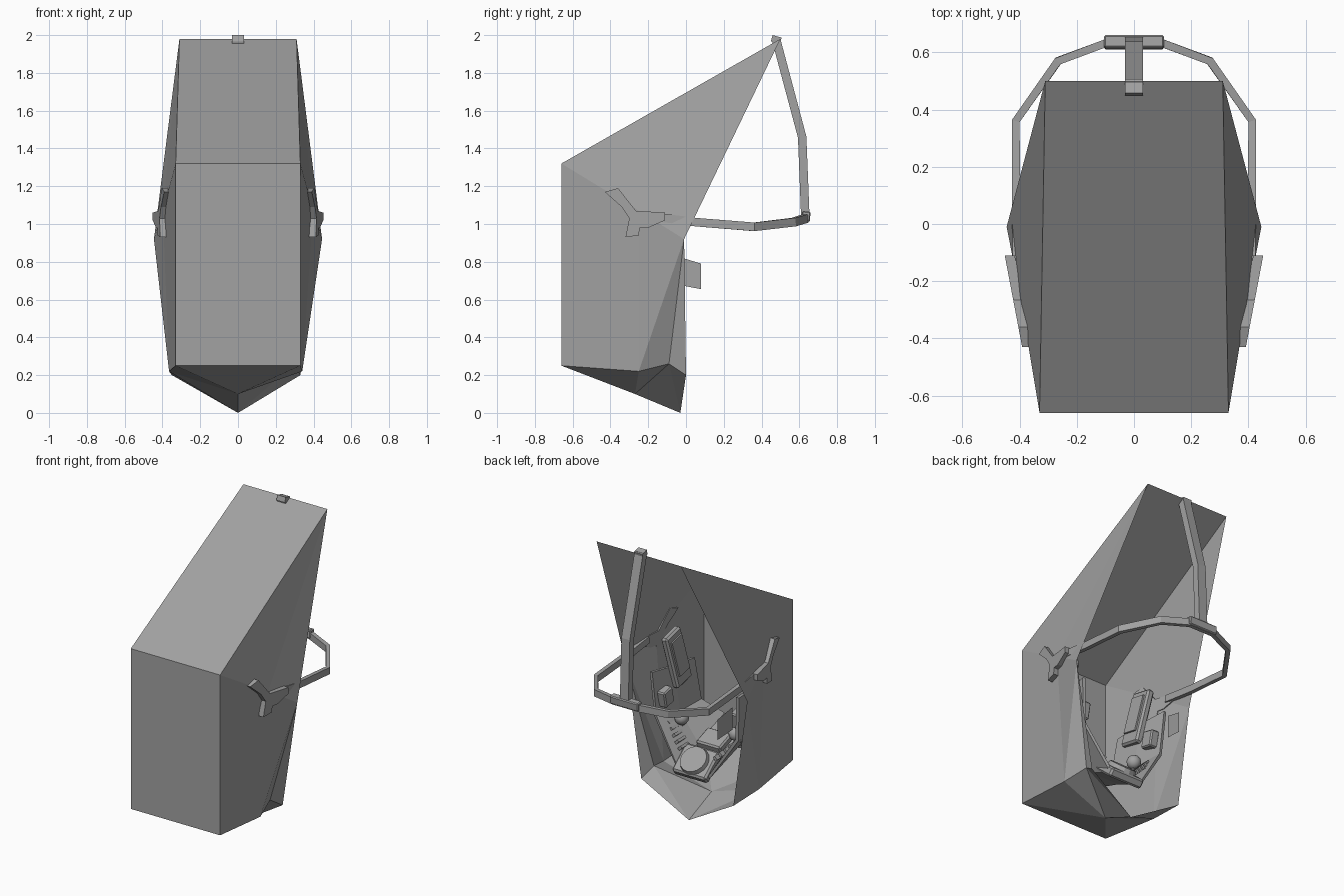
import bpy, bmesh, math
from mathutils import Vector, Matrix

cube = bpy.data.objects.get("Cube")
if cube:
    bpy.data.objects.remove(cube, do_unlink=True)

grey = bpy.data.materials.new("plain_grey")
grey.use_nodes = True
COLOUR = (0.36, 0.36, 0.36, 1)
grey.diffuse_color = COLOUR
grey.node_tree.nodes["Principled BSDF"].inputs["Base Color"].default_value = COLOUR


def finish(name, bm):
    bmesh.ops.recalc_face_normals(bm, faces=bm.faces)
    mesh = bpy.data.meshes.new(name)
    bm.to_mesh(mesh)
    bm.free()
    mesh.materials.append(grey)
    ob = bpy.data.objects.new(name, mesh)
    bpy.context.collection.objects.link(ob)
    return ob


def sheet(name, points, faces):
    """Faces given as strings of one-letter point names."""
    bm = bmesh.new()
    verts = {k: bm.verts.new(p) for k, p in points.items()}
    for f in faces.split():
        bm.faces.new([verts[k] for k in f])
    return finish(name, bm)


def box(name, loc, size, rot=(0, 0, 0), bevel=0.0):
    bm = bmesh.new()
    bmesh.ops.create_cube(bm, size=1)
    bmesh.ops.scale(bm, vec=size, verts=bm.verts)
    if bevel:
        bmesh.ops.bevel(bm, geom=bm.edges[:], offset=bevel, segments=1, affect='EDGES')
    ob = finish(name, bm)
    ob.location = loc
    ob.rotation_euler = [math.radians(a) for a in rot]
    return ob


def disc(name, loc, radius, depth, tilt, sides=16):
    bm = bmesh.new()
    bmesh.ops.create_cone(bm, cap_ends=True, segments=sides, radius1=radius,
                          radius2=radius * 0.92, depth=depth)
    ob = finish(name, bm)
    ob.location = loc
    ob.rotation_euler.x = math.radians(tilt)
    return ob


def beam(name, path, side, width, height):
    """Rectangular bar along a path; side(tangent) gives its width direction."""
    bm = bmesh.new()
    pts = [Vector(p) for p in path]
    rings = []
    for i, p in enumerate(pts):
        t = (pts[min(i + 1, len(pts) - 1)] - pts[max(i - 1, 0)]).normalized()
        s = side(t).normalized()
        u = t.cross(s)
        rings.append([bm.verts.new(p + s * a * width / 2 + u * b * height / 2)
                      for a, b in ((1, 1), (-1, 1), (-1, -1), (1, -1))])
    for r, q in zip(rings, rings[1:]):
        for j in range(4):
            bm.faces.new((r[j], r[j - 1], q[j - 1], q[j]))
    bm.faces.new(rings[0])
    bm.faces.new(rings[-1])
    return finish(name, bm)


# Open-backed faceted shell: capitals on the left (+x), small letters on the right
shell = {
    "U": (.33, -.66, 1.32), "F": (.33, -.66, .25), "V": (.31, .5, 1.98),
    "W": (.445, -.01, .92), "M": (.398, -.25, 1.07), "P": (.34, -.25, .22),
    "Q": (.30, -.09, .26), "R": (.33, 0, .20),
    "u": (-.33, -.66, 1.32), "f": (-.33, -.66, .25), "v": (-.31, .5, 1.98),
    "w": (-.445, -.01, .92), "m": (-.398, -.25, 1.07), "p": (-.365, -.25, .22),
    "r": (-.35, 0, .20), "K": (0, -.27, .10), "T": (0, -.03, 0),
}
sheet("cockpit_shell", shell,
      "ufFU uUVv UMV MWV UFPM MPW PQW QRW "
      "umv mwv ufpm mpw prw fFK FPK fpK PQK QTK QRT pTK prT")

# Tub lining inside the shell, lofted from the rear rim to the front
rows = [[(.33, -.09, .88), (.31, -.11, .58), (.12, -.08, .29)],
        [(.30, -.28, .86), (.27, -.30, .55), (.11, -.28, .38)],
        [(.29, -.48, .84), (.25, -.50, .56), (.11, -.56, .47)]]
bm = bmesh.new()
grid = [[bm.verts.new(p) for p in r] +
        [bm.verts.new((-x, y, z)) for x, y, z in reversed(r)] for r in rows]
for a, b in zip(grid, grid[1:]):
    for j in range(5):
        bm.faces.new((a[j], a[j + 1], b[j + 1], b[j]))
tub = finish("interior_tub", bm)
mod = tub.modifiers.new("thickness", 'SOLIDIFY')
mod.thickness = 0.02

# Central round instrument and its housing
box("centre_console", (.01, -.13, .34), (.25, .20, .06), (-40, 0, 0), .012)
disc("centre_dial", (.01, -.10, .37), .095, .03, -40)
box("footwell_step", (0, -.30, .43), (.18, .14, .05), (-20, 0, 0), .01)

for s, word in ((1, "left"), (-1, "right")):
    # Upright side panels with a row of ribs
    box(word + "_side_panel", (s * .28, -.30, .91), (.05, .16, .36), (-12, s * 6, 0), .012)
    box(word + "_panel_screen", (s * .252, -.30, .93), (.012, .11, .24), (-12, s * 6, 0))
    box(word + "_switch_box", (s * .27, -.17, .70), (.06, .09, .11), (-12, 0, 0), .008)
    for i in range(5):
        box(f"{word}_rib_{i + 1}", (s * (.25 - .03 * i), -.20 + .01 * i, .53 - .03 * i),
            (.018, .08, .03), (0, s * -45, 0))
    # Control stick
    beam(word + "_stick_shaft", [(s * .22, -.27, .46), (s * .20, -.24, .54)],
         lambda t: t.cross(Vector((0, 1, 0))), .03, .03)
    bm = bmesh.new()
    bmesh.ops.create_uvsphere(bm, u_segments=12, v_segments=8, radius=.045)
    ball = finish(word + "_stick_knob", bm)
    ball.location = (s * .20, -.24, .55)
    for poly in ball.data.polygons:
        poly.use_smooth = True

    # Three-armed bracket that breaks through the shell side
    outline = [(-.43, 1.17), (-.36, 1.19), (-.265, 1.07), (-.11, 1.06), (-.11, 1.02),
               (-.20, .98), (-.245, .98), (-.25, .94), (-.32, .93), (-.30, 1.03), (-.34, 1.09)]
    bm = bmesh.new()
    face = bm.faces.new([bm.verts.new((s * (.425 + .19 * (y + .25)), y, z))
                         for y, z in outline])
    ext = bmesh.ops.extrude_face_region(bm, geom=[face])
    inner = [v for v in ext["geom"] if isinstance(v, bmesh.types.BMVert)]
    bmesh.ops.translate(bm, vec=(-s * .035, 0, 0), verts=inner)
    finish(word + "_bracket", bm)

# Thin plate projecting past the rear edge on the right
sheet("right_plate", {"a": (-.31, -.05, .83), "b": (-.29, .08, .79),
                      "c": (-.29, .08, .655), "d": (-.31, -.05, .68)}, "abcd")

# Guard ring around the rear
half = [(.41, -.18, 1.04), (.412, .05, 1.01), (.413, .36, .985), (.265, .57, 1.01), (.09, .635, 1.03)]
ring = half + [(-x, y, z) for x, y, z in reversed(half)]
beam("guard_ring", ring, lambda t: t.cross(Vector((0, 0, 1))), .028, .045)
box("ring_joint", (0, .635, 1.04), (.21, .045, .055), (-6, 0, 0), .006)

# Upright strut from the ring to the roof edge
beam("rear_strut", [(0, .632, 1.03), (0, .615, 1.46), (0, .475, 1.985)],
     lambda t: Vector((1, 0, 0)), .062, .045)
box("strut_cap", (0, .478, 1.977), (.062, .05, .034), (-15, 0, 0))
